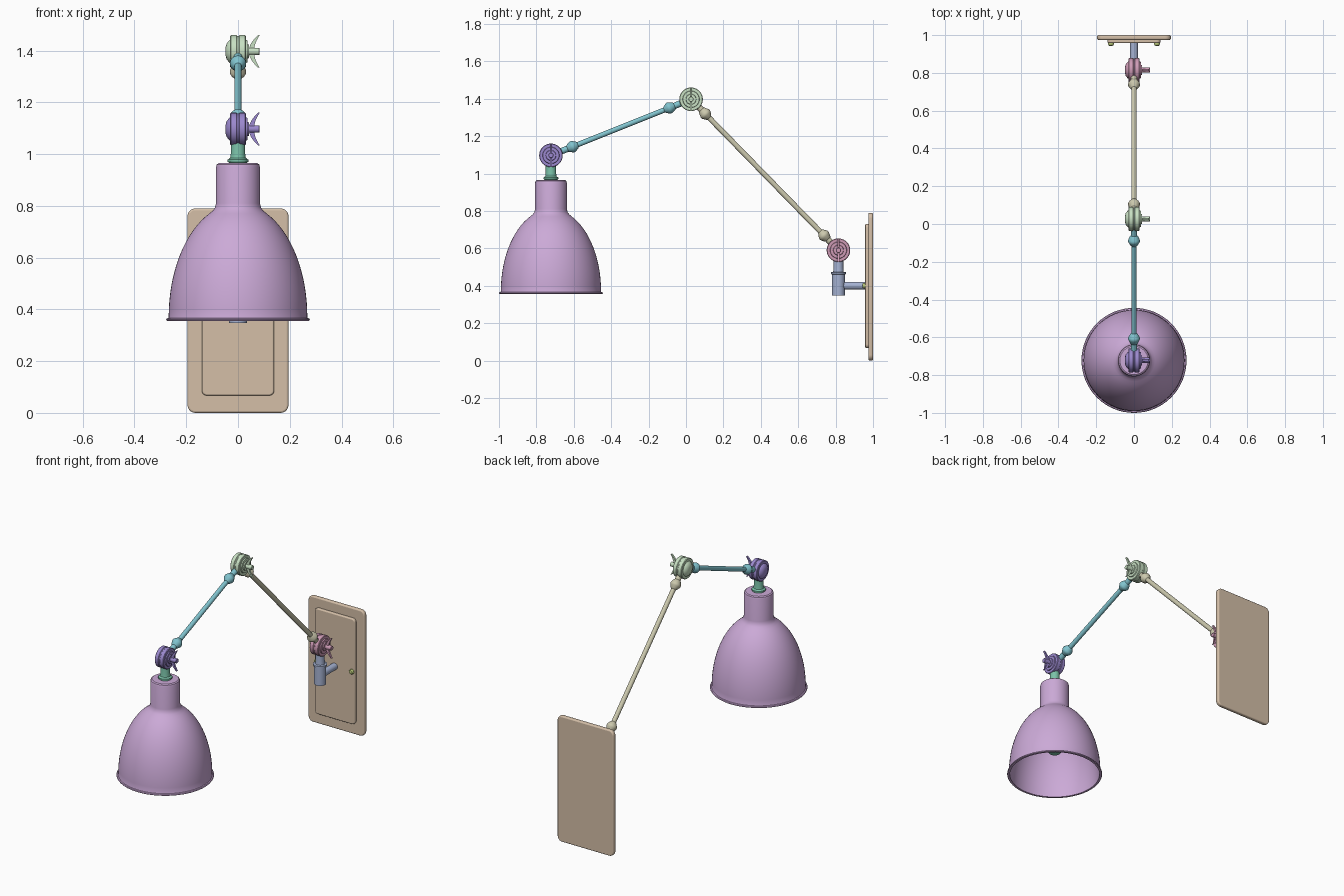
import bpy, bmesh, math
from mathutils import Vector, Matrix

if "Cube" in bpy.data.objects:
    bpy.data.objects.remove(bpy.data.objects["Cube"])


def lathe(bm, profile, origin, axis, segs=40):
    """Revolve (radius, height) points about an axis through origin."""
    q = Vector(axis).to_track_quat('Z', 'Y').to_matrix().to_4x4()
    m = Matrix.Translation(origin) @ q
    rings = []
    for r, h in profile:
        if r == 0:
            rings.append([bm.verts.new(m @ Vector((0, 0, h)))])
        else:
            rings.append([bm.verts.new(m @ Vector((r * math.cos(a), r * math.sin(a), h)))
                          for a in (2 * math.pi * i / segs for i in range(segs))])
    for a, b in zip(rings, rings[1:]):
        for i in range(segs):
            j = (i + 1) % segs
            vs = [a[i % len(a)], a[j % len(a)], b[j % len(b)], b[i % len(b)]]
            bm.faces.new(list(dict.fromkeys(vs)))


def finish(bm, name, color, bevel=0):
    bmesh.ops.recalc_face_normals(bm, faces=bm.faces)
    me = bpy.data.meshes.new(name)
    bm.to_mesh(me)
    bm.free()
    ob = bpy.data.objects.new(name, me)
    bpy.context.collection.objects.link(ob)
    mat = bpy.data.materials.get(str(color)) or bpy.data.materials.new(str(color))
    mat.diffuse_color = (*color, 1)
    mat.use_nodes = True
    mat.node_tree.nodes["Principled BSDF"].inputs["Base Color"].default_value = mat.diffuse_color
    me.materials.append(mat)
    if bevel:
        mod = ob.modifiers.new("edge_bevel", 'BEVEL')
        mod.width, mod.segments, mod.limit_method = bevel, 3, 'ANGLE'
    bpy.ops.object.select_all(action='DESELECT')
    ob.select_set(True)
    bpy.context.view_layer.objects.active = ob
    bpy.ops.object.shade_smooth_by_angle(angle=math.radians(32))
    return ob


def slab(name, w, z0, z1, y0, y1, corner, bevel, color):
    bm = bmesh.new()
    m = Matrix.Translation((0, (y0 + y1) / 2, (z0 + z1) / 2)) @ Matrix.Diagonal((w, y1 - y0, z1 - z0, 1))
    bmesh.ops.create_cube(bm, size=1, matrix=m)
    edges = [e for e in bm.edges if abs(e.verts[0].co.y - e.verts[1].co.y) > 1e-4]
    bmesh.ops.bevel(bm, geom=edges, offset=corner, segments=6, profile=0.5, affect='EDGES')
    finish(bm, name, color, bevel)


def joint(name, y, z, color):
    """Clamped hinge discs on an x axis with a wing nut on the +x side."""
    bm = bmesh.new()
    lathe(bm, [(0, -.048), (.016, -.048), (.03, -.044), (.043, -.034), (.045, -.03), (.06, -.03),
               (.063, -.027), (.063, -.006), (.06, -.003), (.06, .003), (.063, .006), (.063, .027),
               (.06, .03), (.045, .03), (.043, .036), (.028, .036), (.026, .042), (.014, .042),
               (.014, .082), (.012, .084), (0, .084)], (0, y, z), (1, 0, 0))
    # crescent wings
    n = 12
    ts = [-1 + 2 * i / n for i in range(n + 1)]
    outline = [(.042 + .036 * t * t, .063 * t) for t in ts]
    outline += [(.062 + .022 * t * t, .063 * t) for t in reversed(ts)]
    front = bm.faces.new([bm.verts.new((x, y - .006, z + h)) for x, h in outline])
    ext = bmesh.ops.extrude_face_region(bm, geom=[front], use_keep_orig=True)
    bmesh.ops.translate(bm, vec=(0, .012, 0),
                        verts=[v for v in ext['geom'] if isinstance(v, bmesh.types.BMVert)])
    finish(bm, name, color)


def arm(name, p0, p1, c, color):
    """Rod between two joints with a tapered collar at distance c from each."""
    p0, p1 = Vector((0, *p0)), Vector((0, *p1))
    length = (p1 - p0).length
    half = [(0, .03), (.017, .03), (.017, c - .03), (.021, c - .026), (.029, c - .009), (.031, c - .004),
            (.031, c + .004), (.029, c + .009), (.019, c + .025), (.014, c + .03)]
    bm = bmesh.new()
    lathe(bm, half + [(r, length - s) for r, s in reversed(half)], p0, p1 - p0, 28)
    finish(bm, name, color)


BROWN, BLUE, GREEN = (.66, .52, .39), (.38, .45, .65), (.2, .55, .4)
BASE, ELBOW, HEAD = (.815, .59), (.027, 1.397), (-.722, 1.097)

# wall plate with raised panel
slab("wall_plate", .39, 0, .79, .975, 1.0, .03, .007, BROWN)
slab("raised_panel", .28, .067, .73, .958, .98, .02, .006, BROWN)

# fixing screws
for side, x in (("left", -.122), ("right", .122)):
    bm = bmesh.new()
    lathe(bm, [(0, 0), (.015, 0), (.015, .012), (.011, .018), (0, .02)], (x, .962, .40), (0, -1, 0), 24)
    finish(bm, "screw_" + side, (.5, .6, .2))

# wall bracket: horizontal stub, socket and pivot post
bm = bmesh.new()
lathe(bm, [(0, 0), (.021, 0), (.021, .15), (0, .15)], (0, .965, .40), (0, -1, 0))
lathe(bm, [(0, .347), (.035, .347), (.035, .46), (.04, .462), (.04, .472), (.028, .474),
           (.026, .50), (.026, .55), (0, .55)], (0, .815, 0), (0, 0, 1))
finish(bm, "wall_bracket", BLUE)

# hinges and arms
joint("base_joint", *BASE, (.62, .33, .47))
joint("elbow_joint", *ELBOW, (.58, .75, .55))
joint("head_joint", *HEAD, (.33, .25, .62))
arm("lower_arm", ELBOW, BASE, .11, (.6, .58, .42))
arm("upper_arm", ELBOW, HEAD, .125, (.22, .55, .62))

# fitting above the shade, and lamp holder inside it
bm = bmesh.new()
lathe(bm, [(0, .955), (.034, .955), (.034, .968), (.04, .97), (.04, .979), (.034, .982), (.03, .986),
           (.028, 1.0), (.028, 1.06), (0, 1.06)], (0, -.722, 0), (0, 0, 1))
lathe(bm, [(0, .96), (.03, .96), (.03, .64), (.038, .63), (.038, .51), (.034, .505), (0, .505)],
      (0, -.722, 0), (0, 0, 1))
finish(bm, "shade_fitting", GREEN)

# bell shade: elliptical dome, straight neck, thin wall
dome = []
for i in range(17):
    t = math.asin(.40 / .44) * i / 16
    dome.append((.268 * math.cos(t), .37 + .44 * math.sin(t)))
outer = [(.275, .356), (.278, .360), (.275, .365), (.269, .367)] + dome
outer += [(.098, .781), (.089, .793), (.085, .81), (.085, .95), (.082, .96), (.075, .965), (0, .965)]
inner = [(.262, .356)] + [(r - .006, z - .004) for r, z in dome]
inner += [(.091, .777), (.082, .791), (.079, .81), (.079, .95), (.07, .958), (0, .958)]
bm = bmesh.new()
lathe(bm, inner[::-1] + outer, (0, -.722, 0), (0, 0, 1), 64)
finish(bm, "lamp_shade", (.6, .4, .68))
